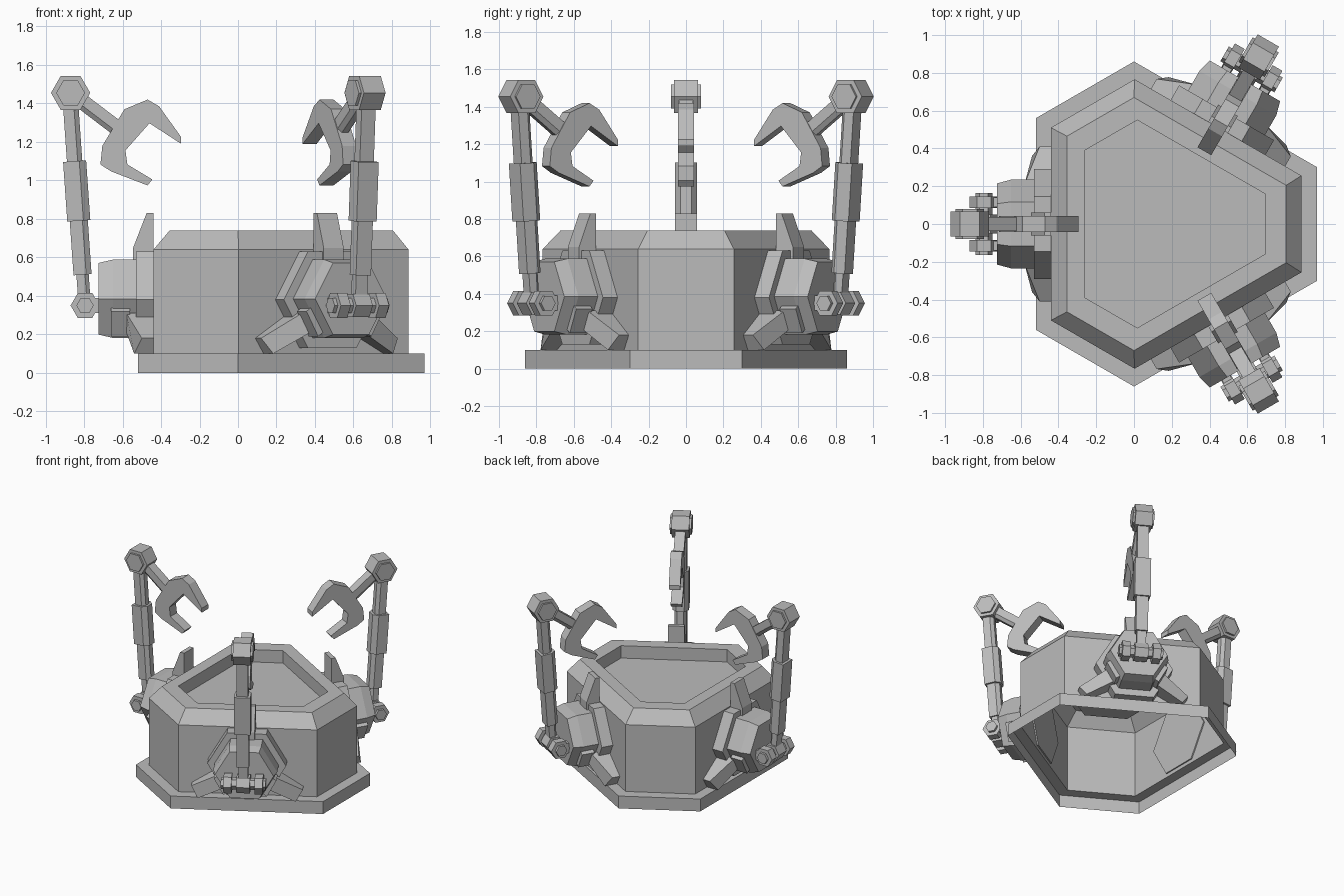
import bpy, bmesh, math
from mathutils import Vector, Matrix

if "Cube" in bpy.data.objects:
    bpy.data.objects.remove(bpy.data.objects["Cube"], do_unlink=True)

grey = bpy.data.materials.new("plain grey")
grey.use_nodes = True
grey.diffuse_color = (0.5, 0.5, 0.5, 1)
grey.node_tree.nodes["Principled BSDF"].inputs["Base Color"].default_value = (0.5, 0.5, 0.5, 1)

CENTRE = Vector((0.15, 0, 0))
SIDES = {"right": 180, "back": 60, "front": -60}


def loft(name, rings, angle=0, cap_start=True):
    """Skin a stack of rings given as (outward, sideways, up) points."""
    turn = Matrix.Rotation(math.radians(angle), 3, "Z")
    bm = bmesh.new()
    loops = [[bm.verts.new(turn @ Vector(p) + CENTRE) for p in r] for r in rings]
    for a, b in zip(loops, loops[1:]):
        for i in range(len(a)):
            j = (i + 1) % len(a)
            bm.faces.new((a[i], a[j], b[j], b[i]))
    if cap_start:
        bm.faces.new(loops[0][::-1])
    bm.faces.new(loops[-1])
    bmesh.ops.recalc_face_normals(bm, faces=bm.faces)
    mesh = bpy.data.meshes.new(name)
    bm.to_mesh(mesh)
    bm.free()
    mesh.materials.append(grey)
    obj = bpy.data.objects.new(name, mesh)
    bpy.context.collection.objects.link(obj)
    return obj


def across(name, outline, v0, v1, angle):
    """Extrude an (outward, up) outline sideways."""
    return loft(name, [[(u, v, z) for u, z in outline] for v in (v0, v1)], angle)


def hexagon(cx, cy, r):
    return [(cx + r * math.cos(i * math.pi / 3), cy + r * math.sin(i * math.pi / 3)) for i in range(6)]


def outward_hex(name, steps, z, angle):
    """Hexagonal block along the outward axis, from (position, radius) steps."""
    return loft(name, [[(u, v, h) for v, h in hexagon(0, z, r)] for u, r in steps], angle)


def bar(name, start, end, depth, width, angle):
    """Bar between two (outward, up) points with bevelled inner edges."""
    a, b = Vector(start), Vector(end)
    d = (b - a).normalized()
    n = Vector((d.y, -d.x))
    section = [(1, 1), (1, -1), (-0.4, -1), (-1, -0.5), (-1, 0.5), (-0.4, 1)]
    rings = []
    for p in (a, b):
        rings.append([(p.x + n.x * s * depth, t * width, p.y + n.y * s * depth) for s, t in section])
    return loft(name, rings, angle)


# Hollow six-sided basin: alternating long and short sides
def basin_ring(apothem, half, z):
    pts = []
    for deg in (-60, 60, 180):
        turn = Matrix.Rotation(math.radians(deg), 3, "Z")
        pts += [turn @ Vector((apothem, s * half, z)) for s in (-1, 1)]
    return pts


profile = [(0.67, 0.56, 0), (0.67, 0.56, 0.1), (0.59, 0.51, 0.1), (0.59, 0.51, 0.64),
           (0.505, 0.465, 0.74), (0.41, 0.39, 0.74), (0.41, 0.39, 0.64)]
loft("basin", [basin_ring(*p) for p in profile], cap_start=False)

PRONG = [(0.59, 0.6), (0.59, 0.83), (0.625, 0.83), (0.695, 0.65), (0.695, 0.55)]
CLAW = [(0.62, 1.42), (0.56, 1.385), (0.445, 1.225), (0.445, 1.19), (0.61, 1.297), (0.735, 1.156),
        (0.725, 1.083), (0.595, 1.005), (0.62, 0.974), (0.81, 1.047), (0.865, 1.083),
        (0.855, 1.18), (0.74, 1.37)]
SEGMENTS = [("wrist_rod", 0.0, 0.16, 0.032, 0.035), ("lower_sleeve", 0.14, 0.42, 0.047, 0.045),
            ("main_sleeve", 0.42, 0.73, 0.06, 0.06), ("upper_rod", 0.73, 1.04, 0.04, 0.042)]

for side, ang in SIDES.items():
    # Mount on the basin wall
    outward_hex(side + "_mount_plate", [(0.58, 0.29), (0.68, 0.29)], 0.38, ang)
    outward_hex(side + "_mount_block", [(0.68, 0.235), (0.8, 0.235), (0.875, 0.215)], 0.385, ang)
    across(side + "_prong", PRONG, -0.06, 0.06, ang)

    for s, tag in ((-1, "a"), (1, "b")):
        # Splayed feet
        inner = [(0.59, 0.16, 0.21), (0.59, 0.21, 0.31), (0.73, 0.21, 0.31), (0.73, 0.16, 0.21)]
        outer = [(0.59, 0.36, 0.1), (0.59, 0.41, 0.18), (0.65, 0.41, 0.18), (0.69, 0.36, 0.1)]
        loft(f"{side}_foot_{tag}", [[(u, s * v, z) for u, v, z in r] for r in (inner, outer)], ang)
        # Raised pads on the lower slanted faces
        pad = [[(u, s * (v + k * 0.03), z - k * 0.02) for u, v, z in
                ((0.71, 0.13, 0.21), (0.71, 0.2, 0.34), (0.81, 0.2, 0.34), (0.81, 0.13, 0.21))]
               for k in (0, 1)]
        loft(f"{side}_pad_{tag}", pad, ang)
        # Hinge knuckles and their brackets
        across(f"{side}_knuckle_{tag}", hexagon(0.945, 0.35, 0.075), s * 0.085, s * 0.145, ang)
        across(f"{side}_knuckle_cap_{tag}", hexagon(0.945, 0.35, 0.045), s * 0.145, s * 0.165, ang)
        bracket = [(0.86, 0.31), (0.94, 0.31), (0.94, 0.39), (0.86, 0.39)]
        across(f"{side}_bracket_{tag}", bracket, s * 0.09, s * 0.14, ang)

    across(side + "_axle", hexagon(0.945, 0.35, 0.045), -0.1, 0.1, ang)
    across(side + "_arm_root", hexagon(0.945, 0.35, 0.07), -0.05, 0.05, ang)

    # Telescoping upright
    foot, lean = Vector((0.948, 0.37)), Vector((0.07, 1.0))
    for part, t0, t1, depth, width in SEGMENTS:
        bar(f"{side}_{part}", foot + lean * t0, foot + lean * t1, depth, width, ang)

    # Elbow, forearm and claw
    across(side + "_elbow", hexagon(1.02, 1.455, 0.102), -0.065, 0.065, ang)
    across(side + "_elbow_cap", hexagon(1.02, 1.455, 0.075), -0.08, 0.08, ang)
    bar(side + "_forearm", (1.0, 1.44), (0.75, 1.25), 0.04, 0.038, ang)
    across(side + "_claw", CLAW, -0.042, 0.042, ang)
